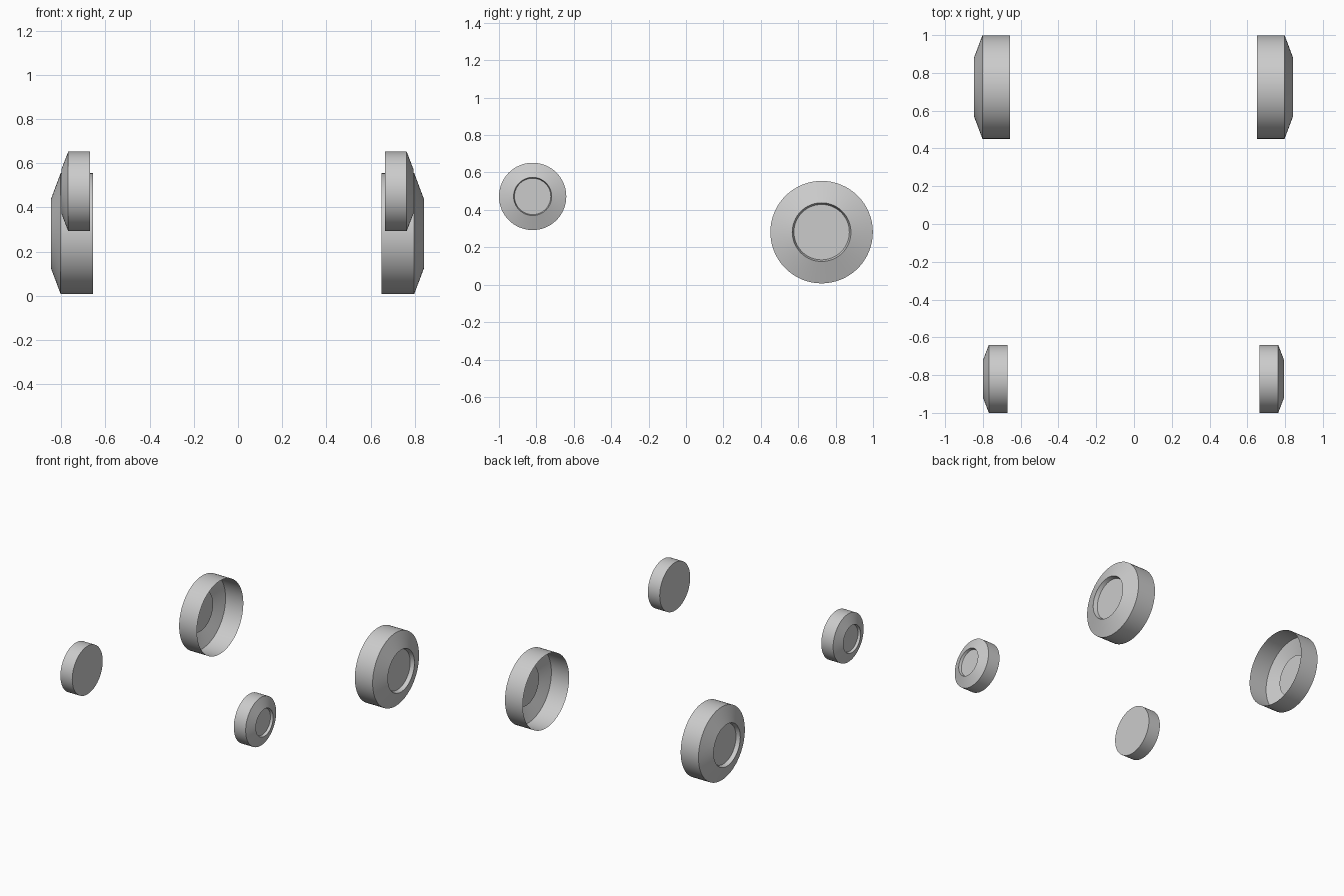
import bpy, bmesh, math

cube = bpy.data.objects.get("Cube")
if cube:
    bpy.data.objects.remove(cube, do_unlink=True)

SEGMENTS = 64
CENTRE_X = -0.0025

grey = bpy.data.materials.new("light grey")
grey.use_nodes = True
colour = (0.6, 0.6, 0.6, 1)
grey.diffuse_color = colour
grey.node_tree.nodes["Principled BSDF"].inputs["Base Color"].default_value = colour


def make_wheel(name, side, y, z, profile, inner_cap):
    """Revolve (x, radius) profile points about the axle and cap the hub."""
    bm = bmesh.new()
    rings = []
    for x, radius in profile:
        rings.append([bm.verts.new((side * x,
                                    radius * math.cos(math.tau * i / SEGMENTS),
                                    radius * math.sin(math.tau * i / SEGMENTS)))
                      for i in range(SEGMENTS)])
    for a, b in zip(rings, rings[1:]):
        for i in range(SEGMENTS):
            j = (i + 1) % SEGMENTS
            bm.faces.new((a[i], a[j], b[j], b[i]))
    # Recessed hub disc, and the flat inner side where there is one
    hub = bm.faces.new(rings[-1])
    if inner_cap:
        bm.faces.new(rings[0])
    bmesh.ops.recalc_face_normals(bm, faces=bm.faces)
    hub.normal_update()
    if hub.normal.x * side < 0:
        bmesh.ops.reverse_faces(bm, faces=bm.faces)
    mesh = bpy.data.meshes.new(name)
    bm.to_mesh(mesh)
    bm.free()
    mesh.materials.append(grey)
    wheel = bpy.data.objects.new(name, mesh)
    wheel.location = (CENTRE_X, y, z)
    bpy.context.collection.objects.link(wheel)
    bpy.ops.object.select_all(action="DESELECT")
    wheel.select_set(True)
    bpy.context.view_layer.objects.active = wheel
    bpy.ops.object.shade_smooth_by_angle(angle=math.radians(15))


# Tread, sloping sidewall, hub lip and recess, from the inner edge outwards
rear_profile = [(0.653, 0.274), (0.80, 0.274), (0.844, 0.157), (0.815, 0.148)]
front_profile = [(0.668, 0.18), (0.766, 0.18), (0.796, 0.102), (0.777, 0.097)]

for side, label in ((1, "left"), (-1, "right")):
    make_wheel("rear_wheel_" + label, side, 0.725, 0.281, rear_profile, False)
    make_wheel("front_wheel_" + label, side, -0.82, 0.472, front_profile, True)
